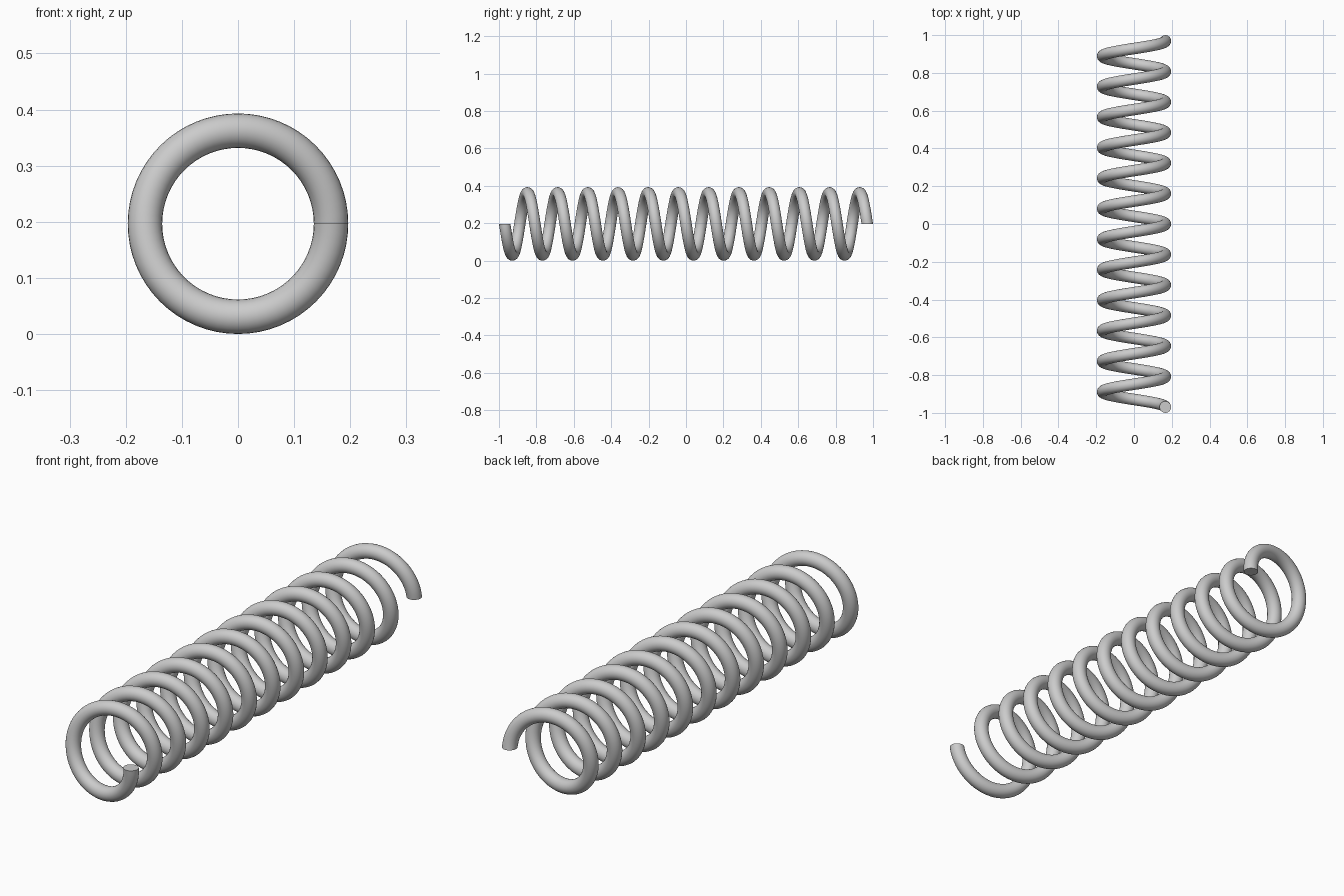
import bpy, bmesh, math
from mathutils import Vector

if "Cube" in bpy.data.objects:
    bpy.data.objects.remove(bpy.data.objects["Cube"])

TURNS, STEPS, SIDES = 12, 64, 24      # coils, steps per coil, wire sides
WIRE, OUTER = 0.0307, 0.1965          # wire radius, coil outer radius
COIL = OUTER - WIRE
LENGTH = 2 - 2 * WIRE                 # travel of the wire centre along y

bm = bmesh.new()

# Wire section: a horizontal circle at the right-hand side of the front end
ring = []
for i in range(SIDES):
    a = 2 * math.pi * i / SIDES
    ring.append(bm.verts.new((COIL + WIRE * math.cos(a),
                              -LENGTH / 2 + WIRE * math.sin(a), OUTER)))
edges = [bm.edges.new((ring[i], ring[(i + 1) % SIDES])) for i in range(SIDES)]

# Sweep the section around the y axis into a helix
n = TURNS * STEPS
bmesh.ops.spin(bm, geom=ring + edges, cent=Vector((0, 0, OUTER)),
               axis=Vector((0, 1, 0)), dvec=Vector((0, LENGTH / n, 0)),
               angle=2 * math.pi * TURNS, steps=n, use_duplicate=False)

# Flat end caps
bmesh.ops.holes_fill(bm, edges=[e for e in bm.edges if e.is_boundary], sides=0)
bmesh.ops.recalc_face_normals(bm, faces=bm.faces)

mesh = bpy.data.meshes.new("coil_spring")
bm.to_mesh(mesh)
bm.free()
spring = bpy.data.objects.new("coil_spring", mesh)
bpy.context.collection.objects.link(spring)

# Smooth wire with crisp cap edges
bpy.context.view_layer.objects.active = spring
spring.select_set(True)
bpy.ops.object.shade_smooth_by_angle(angle=math.radians(40))
